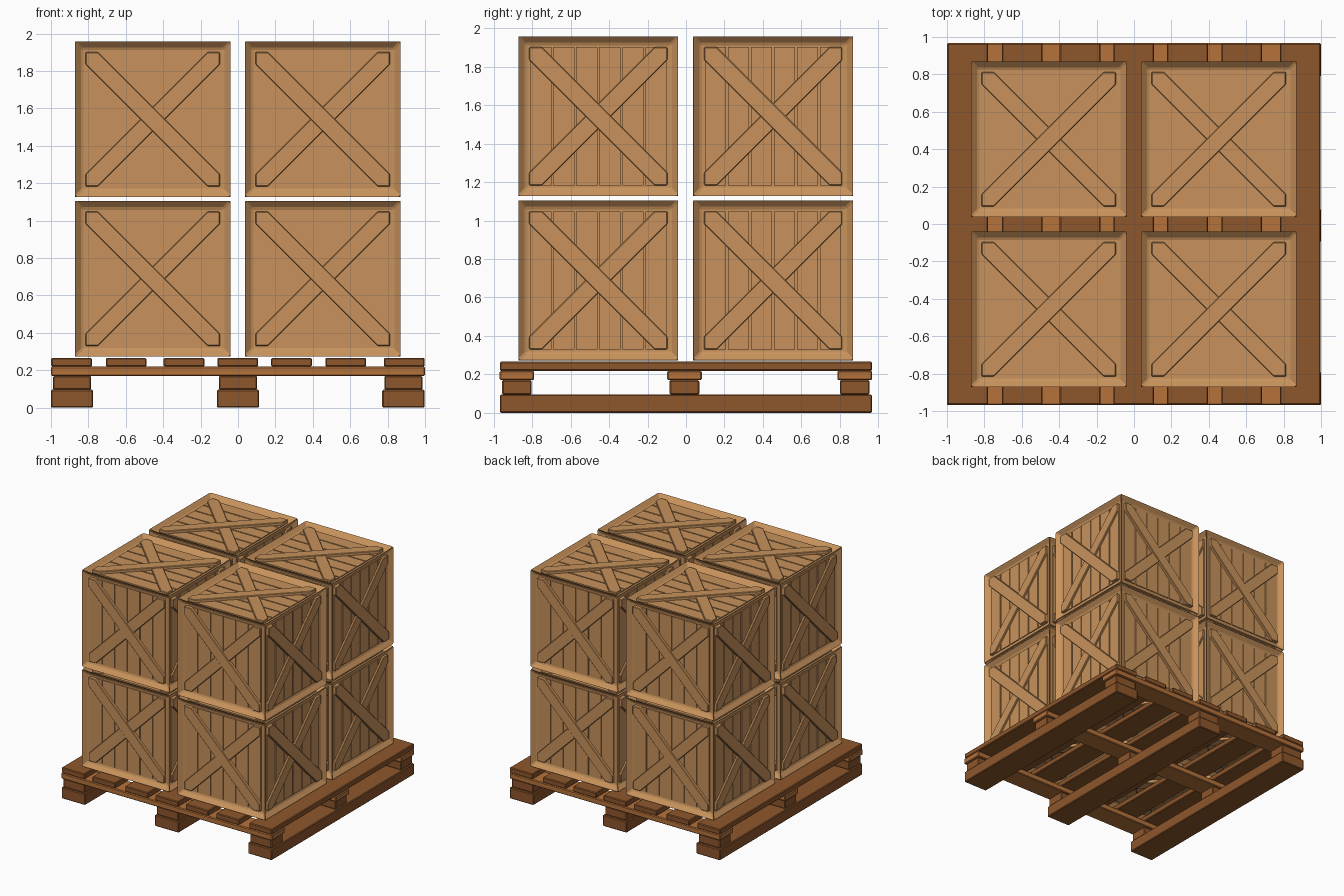
import bpy
import bmesh
from math import pi
from mathutils import Matrix, Vector

cube = bpy.data.objects.get("Cube")
if cube:
    bpy.data.objects.remove(cube)


def material(name, color):
    m = bpy.data.materials.new(name)
    m.use_nodes = True
    m.diffuse_color = (*color, 1)
    m.node_tree.nodes["Principled BSDF"].inputs["Base Color"].default_value = (*color, 1)
    return m


CRATE_WOOD = material("light crate wood", (0.58, 0.29, 0.107))
DARK_WOOD = material("dark pallet wood", (0.27, 0.095, 0.025))
MID_WOOD = material("mid pallet wood", (0.47, 0.17, 0.043))

SIZE = 0.842          # crate edge length
RIM = 0.062           # width of the crate frame
DEPTH = 0.032         # recess of the panel behind the frame
HALF = SIZE / 2 - RIM


def finish(bm, name, mat):
    bmesh.ops.recalc_face_normals(bm, faces=bm.faces)
    mesh = bpy.data.meshes.new(name)
    bm.to_mesh(mesh)
    bm.free()
    mesh.materials.append(mat)
    return mesh


def place(name, mesh, location=(0, 0, 0), bevel=0.0):
    ob = bpy.data.objects.new(name, mesh)
    ob.location = location
    bpy.context.collection.objects.link(ob)
    if bevel:
        mod = ob.modifiers.new("Bevel", 'BEVEL')
        mod.width = bevel
        mod.segments = 1
    return ob


def add_box(bm, lo, hi, matrix=Matrix()):
    lo, hi = Vector(lo), Vector(hi)
    scale = Matrix.Diagonal((*(hi - lo), 1))
    bmesh.ops.create_cube(bm, size=1, matrix=matrix @ Matrix.Translation((lo + hi) / 2) @ scale)


def add_prism(bm, outline, bottom, top, matrix):
    low = [bm.verts.new(matrix @ Vector((x, y, bottom))) for x, y in outline]
    high = [bm.verts.new(matrix @ Vector((x, y, top))) for x, y in outline]
    bm.faces.new(low[::-1])
    bm.faces.new(high)
    for i in range(len(low)):
        j = (i + 1) % len(low)
        bm.faces.new((low[i], low[j], high[j], high[i]))


# Orientation of each crate side: local x right, y up, z outward
upright = Matrix.Rotation(pi / 2, 4, 'X')
SIDES = [Matrix.Rotation(i * pi / 2, 4, 'Z') @ upright for i in range(4)]
SIDES += [Matrix.Rotation(pi / 2, 4, 'Z'),
          Matrix.Rotation(pi, 4, 'X') @ Matrix.Rotation(pi / 2, 4, 'Z')]

# Crate frame: a cube with every side inset and pushed in
bm = bmesh.new()
bmesh.ops.create_cube(bm, size=SIZE)
sides = list(bm.faces)
bmesh.ops.inset_individual(bm, faces=sides, thickness=RIM)
for f in sides:
    shift = -f.normal * (DEPTH + 0.008)
    for v in f.verts:
        v.co += shift
frame_mesh = finish(bm, "crate_frame", CRATE_WOOD)

# Planks lining each recess
PLANKS = 6
GAP = 0.01
bm = bmesh.new()
floor = SIZE / 2 - DEPTH
pitch = 2 * HALF / PLANKS
for m in SIDES:
    for i in range(PLANKS):
        x = -HALF + i * pitch
        add_box(bm, (x + GAP / 2, -HALF, floor - 0.012), (x + pitch - GAP / 2, HALF, floor), m)
plank_mesh = finish(bm, "crate_planks", CRATE_WOOD)

# Crossed braces, clipped to the frame corners
c = 0.066
h = HALF
outline = [(-h, h), (-h, h - c), (h - c, -h), (h, -h), (h, -h + c), (-h + c, h)]


def brace_mesh(name, height, flip):
    bm = bmesh.new()
    for m in SIDES:
        pts = [(-x, y) for x, y in reversed(outline)] if flip else outline
        add_prism(bm, pts, floor - 0.004, floor + height, m)
    return finish(bm, name, CRATE_WOOD)


over_mesh = brace_mesh("upper_braces", 0.024, False)
under_mesh = brace_mesh("lower_braces", 0.016, True)

# Eight stacked crates
for level, z in enumerate((0.268, 1.121)):
    for row, y in enumerate((-0.456, 0.453)):
        for col, x in enumerate((-0.456, 0.453)):
            spot = (x, y, z + SIZE / 2)
            tag = f"{level}_{row}_{col}"
            place("crate_frame_" + tag, frame_mesh, spot, 0.008)
            place("crate_planks_" + tag, plank_mesh, spot)
            place("upper_braces_" + tag, over_mesh, spot, 0.004)
            place("lower_braces_" + tag, under_mesh, spot, 0.004)


def board(name, x, y, z, mat):
    bm = bmesh.new()
    add_box(bm, (x[0], y[0], z[0]), (x[1], y[1], z[1]))
    place(name, finish(bm, name, mat), bevel=0.006)


# Pallet deck slats
for i, x in enumerate((-0.89, -0.598, -0.288, -0.001, 0.286, 0.576, 0.889)):
    board(f"deck_slat_{i}", (x - 0.109, x + 0.109), (-0.967, 0.967), (0.219, 0.266), DARK_WOOD)

# Cross boards under the deck
ROWS = (-0.879, -0.008, 0.877)
for i, y in enumerate(ROWS):
    board(f"cross_board_{i}", (-1, 1), (y - 0.09, y + 0.09), (0.17, 0.219), MID_WOOD)

# Runners and spacer blocks
for i, x in enumerate((-0.887, 0, 0.884)):
    board(f"runner_{i}", (x - 0.113, x + 0.113), (-0.967, 0.967), (0, 0.096), DARK_WOOD)
    for j, y in enumerate(ROWS):
        board(f"spacer_block_{i}_{j}", (x - 0.102, x + 0.102), (y - 0.077, y + 0.077),
              (0.096, 0.17), DARK_WOOD)
